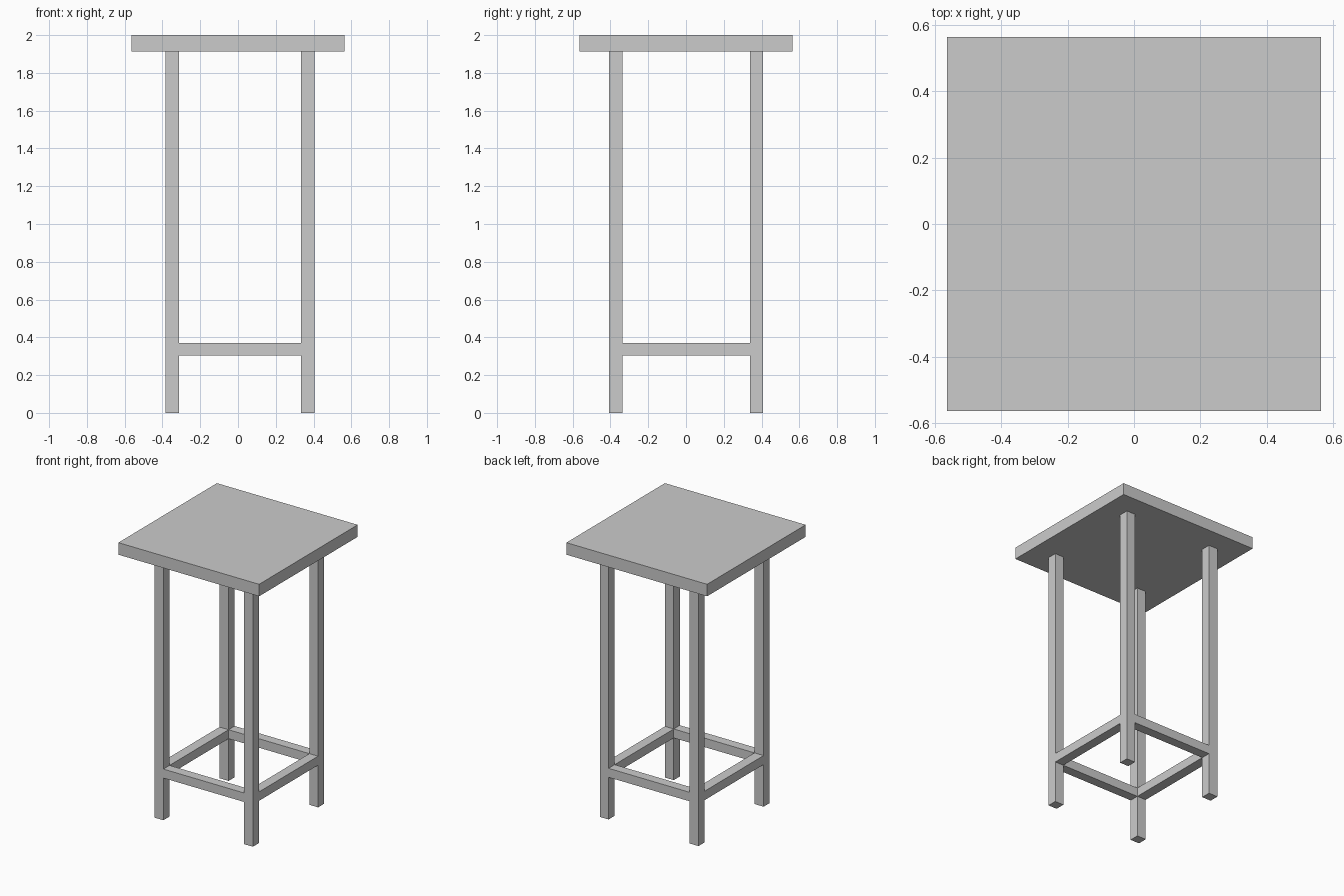
import bpy

if "Cube" in bpy.data.objects:
    bpy.data.objects.remove(bpy.data.objects["Cube"])


def box(name, lo, hi):
    """Axis-aligned box between two corners."""
    x0, y0, z0 = lo
    x1, y1, z1 = hi
    verts = [(x, y, z) for z in (z0, z1)
             for x, y in ((x0, y0), (x1, y0), (x1, y1), (x0, y1))]
    faces = [(3, 2, 1, 0), (4, 5, 6, 7)]
    faces += [(i, (i + 1) % 4, (i + 1) % 4 + 4, i + 4) for i in range(4)]
    mesh = bpy.data.meshes.new(name)
    mesh.from_pydata(verts, [], faces)
    ob = bpy.data.objects.new(name, mesh)
    bpy.context.collection.objects.link(ob)
    return ob


# Spans of the legs across and in depth
leg_x = {"left": (-0.385, -0.312), "right": (0.334, 0.404)}
leg_y = {"front": (-0.407, -0.337), "back": (0.338, 0.408)}
seat_z = 1.913
rail_z0, rail_z1 = 0.305, 0.37

# Seat slab
box("seat", (-0.563, -0.563, seat_z), (0.563, 0.563, 2.0))

# Four square legs
for side, (x0, x1) in leg_x.items():
    for end, (y0, y1) in leg_y.items():
        box(f"{end}_{side}_leg", (x0, y0, 0), (x1, y1, seat_z))

# Foot rails between the legs, flush with their faces
for end, (y0, y1) in leg_y.items():
    box(f"{end}_rail", (leg_x["left"][1], y0, rail_z0),
        (leg_x["right"][0], y1, rail_z1))
for side, (x0, x1) in leg_x.items():
    box(f"{side}_rail", (x0, leg_y["front"][1], rail_z0),
        (x1, leg_y["back"][0], rail_z1))
